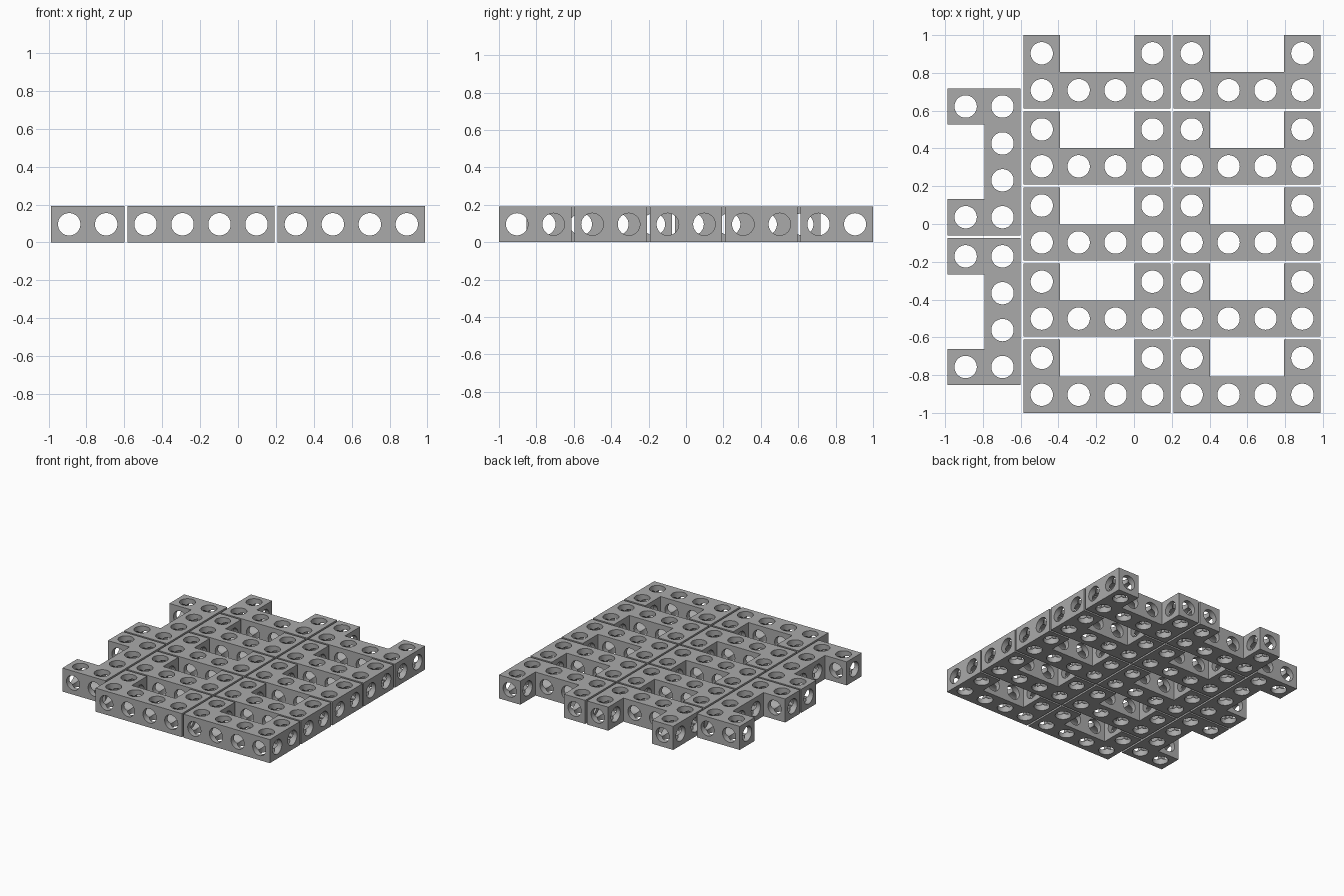
import bpy, bmesh, math
from mathutils import Matrix, Vector

if "Cube" in bpy.data.objects:
    bpy.data.objects.remove(bpy.data.objects["Cube"])

P = 0.1953      # hole spacing
H = 0.096       # half thickness of a bar
R = 0.0592      # hole radius
GAP = 0.0158    # space between brackets
LONG = 3 * P + 2 * H
WIDE = P + 2 * H

grey = bpy.data.materials.new("mid grey")
grey.diffuse_color = (0.4, 0.4, 0.4, 1)
grey.use_nodes = True
grey.node_tree.nodes["Principled BSDF"].inputs["Base Color"].default_value = grey.diffuse_color


def new_object(name, bm):
    mesh = bpy.data.meshes.new(name)
    bm.to_mesh(mesh)
    bm.free()
    ob = bpy.data.objects.new(name, mesh)
    bpy.context.collection.objects.link(ob)
    return ob


def u_block():
    """U-shaped solid; local origin is the first hole centre of the base bar."""
    e, t = 3 * P + H, P + H
    pts = [(-H, -H), (e, -H), (e, t), (3 * P - H, t),
           (3 * P - H, H), (H, H), (H, t), (-H, t)]
    bm = bmesh.new()
    face = bm.faces.new([bm.verts.new((x, y, -H)) for x, y in pts])
    out = bmesh.ops.extrude_face_region(bm, geom=[face])
    top = [v for v in out["geom"] if isinstance(v, bmesh.types.BMVert)]
    bmesh.ops.translate(bm, verts=top, vec=(0, 0, 2 * H))
    bmesh.ops.recalc_face_normals(bm, faces=bm.faces)
    return new_object("bracket_blank", bm)


def drill(name, axis, centres):
    """Parallel rods used to cut the holes along one axis."""
    bm = bmesh.new()
    turn = Vector((0, 0, 1)).rotation_difference(Vector(axis)).to_matrix().to_4x4()
    for c in centres:
        bmesh.ops.create_cone(bm, cap_ends=True, segments=48, radius1=R, radius2=R,
                              depth=2.0, matrix=Matrix.Translation(c) @ turn)
    ob = new_object(name, bm)
    ob.hide_render = True
    return ob


# One bracket, drilled through every cell along all three axes
blank = u_block()
drills = [
    drill("drill_z", (0, 0, 1), [(i * P, 0, 0) for i in range(4)] + [(0, P, 0), (3 * P, P, 0)]),
    drill("drill_y", (0, 1, 0), [(i * P, 0, 0) for i in range(4)]),
    drill("drill_x", (1, 0, 0), [(0, 0, 0), (0, P, 0)]),
]
for d in drills:
    mod = blank.modifiers.new(d.name, 'BOOLEAN')
    mod.operation, mod.solver, mod.object = 'DIFFERENCE', 'EXACT', d
bpy.context.view_layer.update()
mesh = bpy.data.meshes.new_from_object(
    blank.evaluated_get(bpy.context.evaluated_depsgraph_get()))
mesh.name = "drilled_bracket"
mesh.materials.clear()
mesh.materials.append(grey)
for ob in drills + [blank]:
    bpy.data.objects.remove(ob)


def place(name, x, y, angle=0.0):
    ob = bpy.data.objects.new(name, mesh)
    ob.location = (x, y, H)
    ob.rotation_euler.z = angle
    bpy.context.collection.objects.link(ob)
    return ob


# Two columns of five brackets opening to the back
half = (2 * LONG + WIDE + 2 * GAP) / 2
for col in range(2):
    x = half - LONG + H - (1 - col) * (LONG + GAP)
    for row in range(5):
        first = place(f"bracket_col{col + 1}_row{row + 1}", x, -1 + H + row * (WIDE + GAP))

# Two side brackets turned to open to the left
for i, y in enumerate((-0.757, 0.036)):
    place(f"side_bracket_{i + 1}", -half + H + P, y, math.pi / 2)

# Smooth hole walls, sharp rims and corners (mesh is shared)
bpy.context.view_layer.objects.active = first
first.select_set(True)
bpy.ops.object.shade_smooth_by_angle(angle=math.radians(30))
